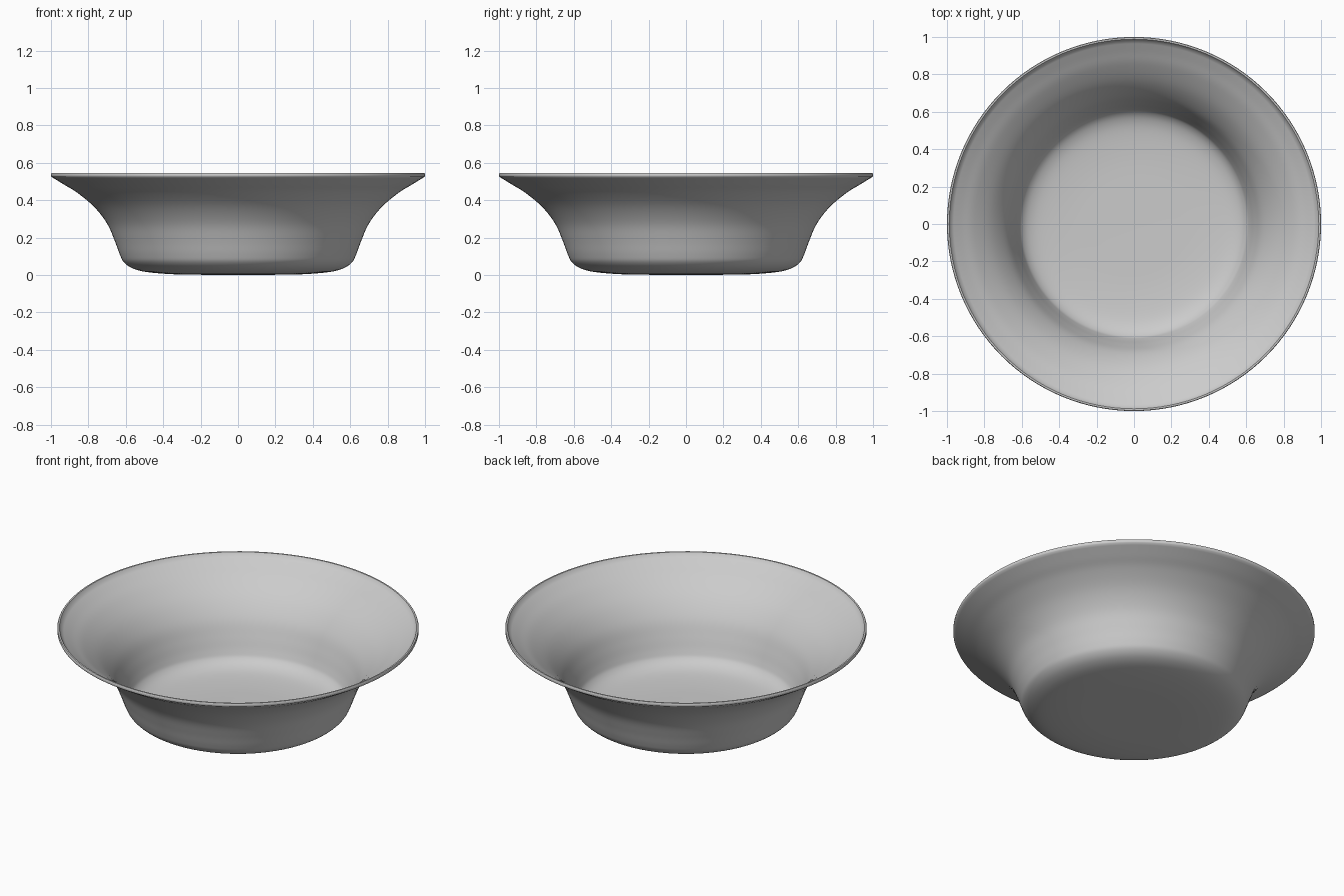
import bpy, bmesh, math
from mathutils import Vector

if "Cube" in bpy.data.objects:
    bpy.data.objects.remove(bpy.data.objects["Cube"])

SEGMENTS = 128
WALL = 0.013

# Outer profile (radius, height) from the base centre up to the lip
OUTER = [(0, 0), (0.18, 0.001), (0.35, 0.004), (0.49, 0.016), (0.565, 0.036),
         (0.61, 0.068), (0.632, 0.11), (0.66, 0.185), (0.70, 0.275),
         (0.77, 0.365), (0.86, 0.44), (0.93, 0.483), (0.998, 0.525)]


def smooth_path(points, steps=5):
    """Catmull-Rom curve through the points."""
    p = [Vector(q) for q in points]
    p = [Vector((-p[1].x, p[1].y))] + p + [2 * p[-1] - p[-2]]
    path = []
    for a, b, c, d in zip(p, p[1:], p[2:], p[3:]):
        for i in range(steps):
            t = i / steps
            path.append(0.5 * (2 * b + (c - a) * t + (2 * a - 5 * b + 4 * c - d) * t * t
                               + (3 * b - a - 3 * c + d) * t ** 3))
    return path + [p[-2]]


outer = smooth_path(OUTER)

# Inner wall: the outer curve moved inward by the wall thickness
inner = []
for i, q in enumerate(outer):
    tan = (outer[min(i + 1, len(outer) - 1)] - outer[max(i - 1, 0)]).normalized()
    inner.append(q + Vector((-tan.y, tan.x)) * WALL)
inner[0].x = 0
inner[-1] = Vector((0.985, 0.541))

# Thin upright lip joins both walls
lip = [Vector((1.0, 0.53)), Vector((1.0, 0.541)), Vector((0.997, 0.545)), Vector((0.988, 0.545))]
profile = outer + lip + inner[::-1]

# Bowl: spin the profile round the z axis
bm = bmesh.new()
verts = [bm.verts.new((q.x, 0, q.y)) for q in profile]
edges = [bm.edges.new(pair) for pair in zip(verts, verts[1:])]
bmesh.ops.spin(bm, geom=verts + edges, cent=(0, 0, 0), axis=(0, 0, 1),
               angle=math.tau, steps=SEGMENTS, use_duplicate=False)
bmesh.ops.remove_doubles(bm, verts=bm.verts, dist=0.0003)
bmesh.ops.recalc_face_normals(bm, faces=bm.faces)
mesh = bpy.data.meshes.new("bowl")
bm.to_mesh(mesh)
bm.free()

bowl = bpy.data.objects.new("bowl", mesh)
bpy.context.collection.objects.link(bowl)
grey = bpy.data.materials.new("plain grey")
grey.diffuse_color = (0.6, 0.6, 0.6, 1)
grey.use_nodes = True
grey.node_tree.nodes["Principled BSDF"].inputs["Base Color"].default_value = grey.diffuse_color
mesh.materials.append(grey)

bpy.context.view_layer.objects.active = bowl
bowl.select_set(True)
bpy.ops.object.shade_smooth_by_angle(angle=math.radians(40))
